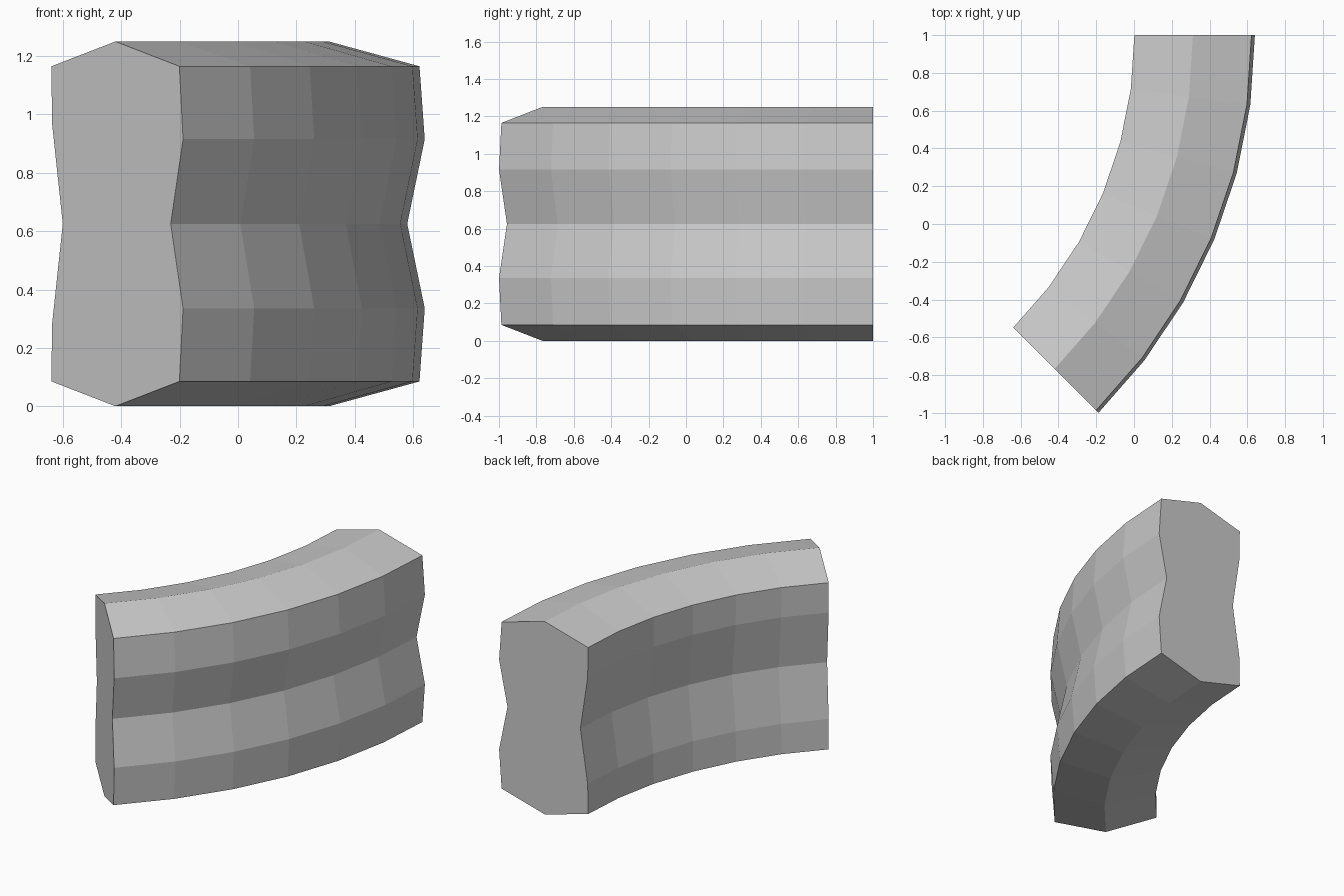
import bpy, bmesh
from math import sin, cos, radians

if "Cube" in bpy.data.objects:
    bpy.data.objects.remove(bpy.data.objects["Cube"])

CX, CY = -2.188, 1.0      # centre of the bend
SEGMENTS, SWEEP = 6, 45

# Cross-section (radius from bend centre, height), lower half then mirrored in z
MID = 0.625
outer = [(2.81, 0.085), (2.828, 0.335), (2.768, MID)]
inner = [(2.245, MID), (2.193, 0.28), (2.19, 0.085)]
apex = [(2.50, 0.0)]


def flip(points):
    return [(r, 2 * MID - z) for r, z in reversed(points)]


profile = (apex + outer + flip(outer[:2]) + flip(apex)
           + flip(inner[1:]) + inner)

# Sweep the cross-section round the bend
bm = bmesh.new()
rings = []
for i in range(SEGMENTS + 1):
    a = -radians(SWEEP * i / SEGMENTS)
    rings.append([bm.verts.new((CX + r * cos(a), CY + r * sin(a), z))
                  for r, z in profile])

n = len(profile)
for a, b in zip(rings, rings[1:]):
    for j in range(n):
        k = (j + 1) % n
        bm.faces.new((a[j], a[k], b[k], b[j]))

# End caps
bm.faces.new(rings[0])
bm.faces.new(rings[-1])
bmesh.ops.recalc_face_normals(bm, faces=bm.faces[:])

mesh = bpy.data.meshes.new("curved_barrier")
bm.to_mesh(mesh)
bm.free()
bpy.context.collection.objects.link(bpy.data.objects.new("curved_barrier", mesh))
